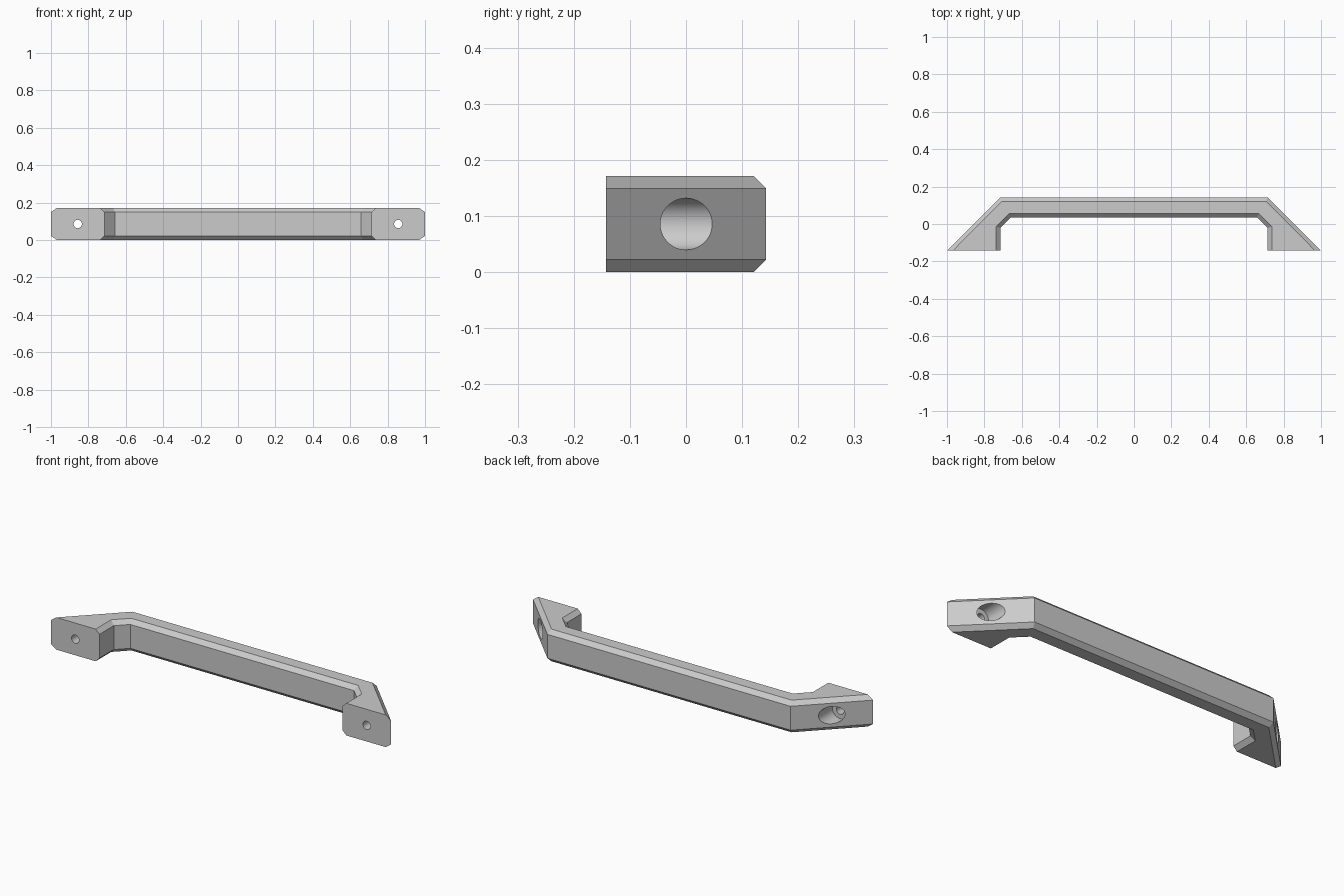
import bpy, bmesh, math
from mathutils import Vector

cube = bpy.data.objects.get("Cube")
if cube:
    bpy.data.objects.remove(cube, do_unlink=True)

HEIGHT = 0.171
CHAMFER = 0.022
FOOT_Y = -0.143
HOLE_X = 0.857
SIDES = 64

grey = bpy.data.materials.new("light grey")
grey.use_nodes = True
colour = (0.6, 0.6, 0.6, 1)
grey.diffuse_color = colour
grey.node_tree.nodes["Principled BSDF"].inputs["Base Color"].default_value = colour


def make_object(name, bm):
    bmesh.ops.recalc_face_normals(bm, faces=bm.faces)
    mesh = bpy.data.meshes.new(name)
    bm.to_mesh(mesh)
    bm.free()
    mesh.materials.append(grey)
    obj = bpy.data.objects.new(name, mesh)
    bpy.context.collection.objects.link(obj)
    return obj


def loft(rings):
    """Join equal rings of points with quads and close both ends."""
    bm = bmesh.new()
    rows = [[bm.verts.new(p) for p in ring] for ring in rings]
    for a, b in zip(rows, rows[1:]):
        for i in range(len(a)):
            j = (i + 1) % len(a)
            bm.faces.new((a[i], a[j], b[j], b[i]))
    bm.faces.new(rows[0][::-1])
    bm.faces.new(rows[-1])
    return bm


def inset(points, width):
    """Move every edge inward except the flat mounting faces of the feet."""
    lines = []
    for i, p in enumerate(points):
        d = (points[(i + 1) % len(points)] - p).normalized()
        on_foot = abs(d.y) < 0.001 and p.y < FOOT_Y + 0.001
        n = Vector((-d.y, d.x))
        lines.append((p + n * (0 if on_foot else width), d))
    result = []
    for i in range(len(points)):
        (p, d), (q, e) = lines[i - 1], lines[i]
        result.append(p + d * ((q - p).cross(e) / d.cross(e)))
    return result


# Handle outline: one half, then its mirror, counter-clockwise from above
half = [Vector(p) for p in ((0.658, 0.035), (0.715, -0.022), (0.715, FOOT_Y),
                            (1, FOOT_Y), (0.715, 0.143))]
outline = half + [Vector((-p.x, p.y)) for p in reversed(half)]
narrow = inset(outline, CHAMFER)

# Handle body with chamfered long edges
levels = ((narrow, 0), (outline, CHAMFER),
          (outline, HEIGHT - CHAMFER), (narrow, HEIGHT))
handle = make_object("handle", loft(
    [[(p.x, p.y, z) for p in ring] for ring, z in levels]))

# Counterbored screw hole through each foot
steps = ((-0.3, 0.022), (-0.071, 0.022), (-0.071, 0.046), (0.3, 0.046))
angles = [2 * math.pi * i / SIDES for i in range(SIDES)]
for side, label in ((1, "left"), (-1, "right")):
    cutter = make_object(label + "_screw_hole_cutter", loft(
        [[(side * HOLE_X + r * math.cos(a), y, HEIGHT / 2 + r * math.sin(a))
          for a in angles] for y, r in steps]))
    cutter.hide_render = True
    cut = handle.modifiers.new(label + "_screw_hole", 'BOOLEAN')
    cut.operation = 'DIFFERENCE'
    cut.solver = 'EXACT'
    cut.object = cutter
    bpy.context.view_layer.objects.active = handle
    bpy.ops.object.modifier_apply(modifier=cut.name)
    bpy.data.objects.remove(cutter, do_unlink=True)

# Smooth hole walls, crisp chamfers
for obj in bpy.context.selected_objects:
    obj.select_set(False)
handle.select_set(True)
bpy.context.view_layer.objects.active = handle
bpy.ops.object.shade_smooth_by_angle(angle=math.radians(25))
